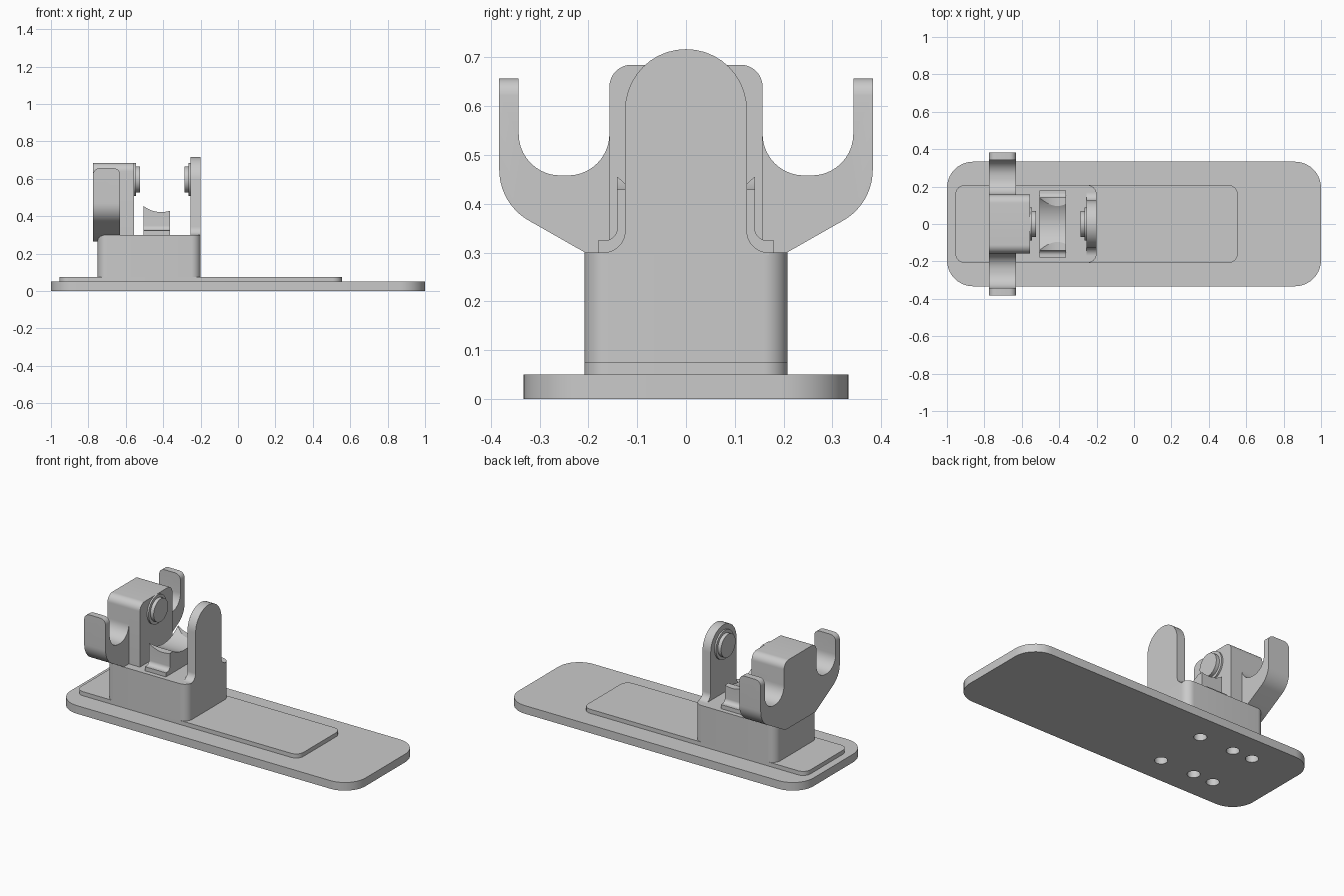
import bpy, bmesh, math
from mathutils import Vector, Matrix

cube = bpy.data.objects.get("Cube")
if cube:
    bpy.data.objects.remove(cube, do_unlink=True)

grey = bpy.data.materials.new("plain_grey")
grey.use_nodes = True
colour = (0.59, 0.59, 0.59, 1)
grey.diffuse_color = colour
grey.node_tree.nodes["Principled BSDF"].inputs["Base Color"].default_value = colour


def rounded(corners, steps=10):
    """Outline from (u, v, radius) corners, with each corner filleted."""
    out = []
    for i, (u, v, r) in enumerate(corners):
        p = Vector((u, v))
        if not r:
            out.append(p)
            continue
        a = (Vector(corners[i - 1][:2]) - p).normalized()
        b = (Vector(corners[(i + 1) % len(corners)][:2]) - p).normalized()
        half = a.angle(b) / 2
        centre = p + (a + b).normalized() * (r / math.sin(half))
        start = (p + a * (r / math.tan(half)) - centre).normalized()
        end = (p + b * (r / math.tan(half)) - centre).normalized()
        out += [centre + start.slerp(end, k / steps).normalized() * r
                for k in range(steps + 1)]
    return out


def mirrored(half):
    """Close a right-hand half outline (bottom to top) by symmetry."""
    return half + [(-u, v, r) for u, v, r in reversed(half)]


def finish(name, bm):
    bmesh.ops.recalc_face_normals(bm, faces=bm.faces)
    mesh = bpy.data.meshes.new(name)
    bm.to_mesh(mesh)
    bm.free()
    mesh.materials.append(grey)
    obj = bpy.data.objects.new(name, mesh)
    bpy.context.collection.objects.link(obj)
    return obj


def prism(name, corners, lo, hi, axis="x", top_round=None):
    """Extrude an outline along x (outline in yz) or z (outline in xy)."""
    bm = bmesh.new()
    place = (lambda p: (lo, p.x, p.y)) if axis == "x" else (lambda p: (p.x, p.y, lo))
    face = bm.faces.new([bm.verts.new(place(p)) for p in rounded(corners)])
    # Keep the starting face as the far cap of the solid
    side = bmesh.ops.extrude_face_region(bm, geom=[face], use_keep_orig=True)
    verts = [g for g in side["geom"] if isinstance(g, bmesh.types.BMVert)]
    depth = hi - lo
    bmesh.ops.translate(bm, verts=verts, vec=(depth, 0, 0) if axis == "x" else (0, 0, depth))
    bmesh.ops.remove_doubles(bm, verts=bm.verts, dist=0.0001)
    if top_round:
        height, radius = top_round
        edges = [e for e in bm.edges
                 if all(abs(v.co.z - height) < 0.002 for v in e.verts)
                 and abs(e.verts[0].co.x - e.verts[1].co.x) < 0.001]
        bmesh.ops.bevel(bm, geom=edges, offset=radius, segments=6, profile=0.5, affect="EDGES")
    return finish(name, bm)


def slab(name, x0, x1, y, z0, z1, r):
    return prism(name, [(x0, -y, r), (x1, -y, r), (x1, y, r), (x0, y, r)], z0, z1, "z")


def cylinder(name, centre, radius, depth, axis):
    bm = bmesh.new()
    turn = {"x": Matrix.Rotation(math.pi / 2, 4, "Y"),
            "y": Matrix.Rotation(math.pi / 2, 4, "X"),
            "z": Matrix.Identity(4)}[axis]
    bmesh.ops.create_cone(bm, cap_ends=True, segments=64, radius1=radius, radius2=radius,
                          depth=depth, matrix=Matrix.Translation(centre) @ turn)
    return finish(name, bm)


def cut(obj, cutter):
    mod = obj.modifiers.new("cut", "BOOLEAN")
    mod.operation = "DIFFERENCE"
    mod.solver = "EXACT"
    mod.object = cutter
    bpy.context.view_layer.objects.active = obj
    bpy.ops.object.modifier_apply(modifier=mod.name)
    bpy.data.objects.remove(cutter, do_unlink=True)


# Base plate with six blind screw holes underneath
base = slab("base_plate", -1, 1, 0.333, 0, 0.05, 0.14)
raised = slab("raised_plate", -0.955, 0.555, 0.208, 0.05, 0.075, 0.05)
block = slab("pedestal", -0.75, -0.2, 0.208, 0.07, 0.30, 0.05)
for x in (-0.33, -0.56, -0.695):
    for y in (-0.165, 0.165):
        for part in (base, raised):
            cut(part, cylinder("hole", (x, y, 0), 0.036, 0.15, "z"))

# Rear fork: body with two upturned hooks
fork = prism("fork", mirrored([
    (0.145, 0.265, 0), (0.207, 0.30, 0), (0.383, 0.40, 0.12), (0.383, 0.657, 0),
    (0.343, 0.657, 0), (0.343, 0.458, 0.085), (0.157, 0.458, 0.085),
    (0.157, 0.685, 0.045)]), -0.775, -0.63, top_round=(0.657, 0.035))
jaw = prism("fork_jaw", mirrored([(0.157, 0.29, 0), (0.157, 0.685, 0.045)]), -0.70, -0.555)

# Front upright with round top and filleted foot
upright = prism("upright", mirrored([
    (0.17, 0.295, 0), (0.17, 0.30, 0), (0.125, 0.30, 0.044), (0.125, 0.717, 0.1249)]),
    -0.255, -0.2)

# Saddle, hollowed along its length and dipped across the top
saddle = prism("saddle", mirrored([
    (0.18, 0.295, 0), (0.18, 0.325, 0), (0.141, 0.325, 0.025), (0.141, 0.47, 0)]),
    -0.505, -0.363)
cut(saddle, cylinder("hollow", (-0.43, 0, 0.595), 0.198, 0.5, "x"))
cut(saddle, cylinder("dip", (-0.41, 0, 0.575), 0.153, 0.6, "y"))

# Facing pivot pins, each with a flange
for side, face, d in (("rear", -0.555, 1), ("front", -0.255, -1)):
    cylinder(side + "_pin_flange", (face + d * 0.003, 0, 0.597), 0.088, 0.014, "x")
    cylinder(side + "_pin", (face + d * 0.014, 0, 0.597), 0.07, 0.036, "x")

# Smooth curved walls, keep edges crisp
bpy.ops.object.select_all(action="DESELECT")
for obj in bpy.context.scene.objects:
    if obj.type == "MESH":
        obj.select_set(True)
        bpy.context.view_layer.objects.active = obj
bpy.ops.object.shade_smooth_by_angle(angle=math.radians(30))
